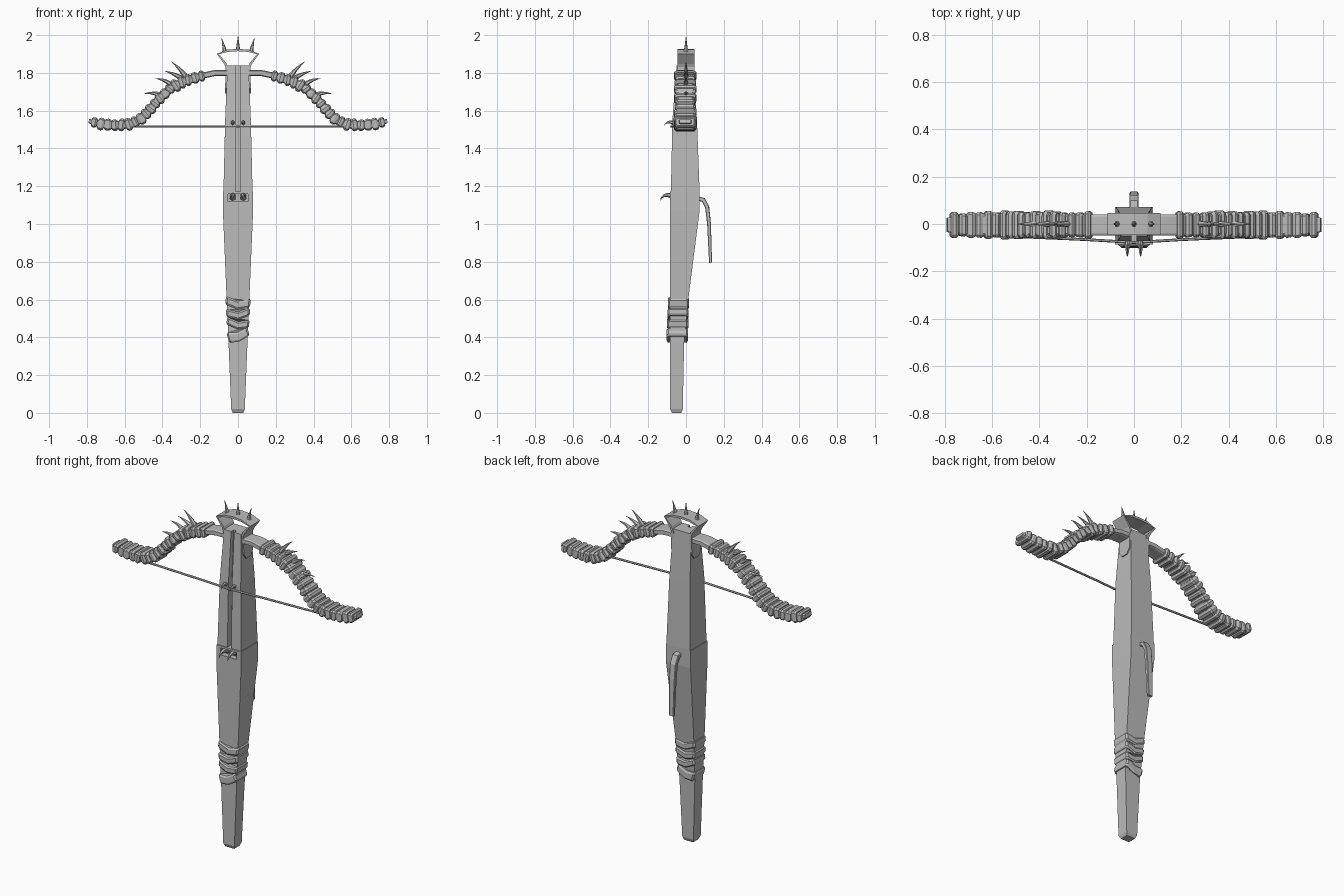
import bpy, math, random
from mathutils import Vector, Matrix

random.seed(7)
cube = bpy.data.objects.get("Cube")
if cube:
    bpy.data.objects.remove(cube)

grey = bpy.data.materials.new("plain grey")
grey.use_nodes = True
grey.diffuse_color = (0.5, 0.5, 0.5, 1)
grey.node_tree.nodes["Principled BSDF"].inputs["Base Color"].default_value = (0.5, 0.5, 0.5, 1)

X, Y, Z = Vector((1, 0, 0)), Vector((0, 1, 0)), Vector((0, 0, 1))
BOX = [(-1, -1), (-1, 1), (1, 1), (1, -1)]
CHAMFER = [(-1, -.8), (-1, .8), (-.7, 1), (.7, 1), (1, .8), (1, -.8), (.7, -1), (-.7, -1)]
BAND = [(-1, -.85), (-1, 0), (-1, .85), (-.85, 1), (.85, 1), (1, .85), (1, 0), (1, -.85), (.85, -1), (-.85, -1)]
ROUND = [(math.cos(k * math.pi / 3), math.sin(k * math.pi / 3)) for k in range(6)]


def notch(width, depth):
    """Square profile with a slot in its front side."""
    d = depth - 1
    return [(-1, -1), (-1, -width), (d, -width), (d, width), (-1, width), (-1, 1), (1, 1), (1, -1)]


def sweep(name, pts, sizes, profile, side, tangent=None, mirror=False):
    """Loft a profile along a path; sizes are (half thickness, half width along side)."""
    pts = [Vector(p) for p in pts]
    verts, faces, n = [], [], len(profile)
    for i, p in enumerate(pts):
        t = tangent or (pts[min(i + 1, len(pts) - 1)] - pts[max(i - 1, 0)]).normalized()
        nrm = t.cross(side).normalized()
        a, b = sizes[i]
        verts += [p + nrm * (a * u) + side * (b * v) for u, v in profile]
    for i in range(len(pts) - 1):
        for k in range(n):
            a, b = i * n + k, i * n + (k + 1) % n
            faces.append((a, b, b + n, a + n))
    faces.append(tuple(reversed(range(n))))
    faces.append(tuple(range(len(verts) - n, len(verts))))
    mesh = bpy.data.meshes.new(name)
    mesh.from_pydata(verts, [], faces)
    mesh.materials.append(grey)
    import bmesh
    bm = bmesh.new()
    bm.from_mesh(mesh)
    bmesh.ops.recalc_face_normals(bm, faces=bm.faces)
    bm.to_mesh(mesh)
    bm.free()
    obj = bpy.data.objects.new(name, mesh)
    bpy.context.collection.objects.link(obj)
    if mirror:
        mod = obj.modifiers.new("Mirror", "MIRROR")
        mod.use_mirror_merge = False
    return obj


def stock(name, levels, profile):
    """Levels are (z, half width, front y, back y)."""
    sweep(name, [(0, (f + b) / 2, z) for z, w, f, b in levels],
          [((b - f) / 2, w) for z, w, f, b in levels], profile, X, Z)


def spike(name, pts, radius, side, mirror=True):
    """Curved horn through three points."""
    a, b, c = map(Vector, pts)
    ts = [k / 5 for k in range(6)]
    path = [a * (1 - t) ** 2 + b * (2 * t * (1 - t)) + c * t * t for t in ts]
    sweep(name, path, [(radius * (1.02 - t),) * 2 for t in ts], ROUND, side, mirror=mirror)


# Stock: grip, latch housing and grooved barrel
stock("grip", [(0, .028, -.075, -.025), (.02, .036, -.085, -.017), (.37, .05, -.085, -.01),
               (.6, .06, -.086, .012), (1.07, .08, -.086, .072), (1.12, .08, -.086, .072)], BOX)
stock("latch_housing", [(1.12, .08, -.086, .072), (1.16, .08, -.086, .072)], notch(.65, .4))
stock("latch_lip", [(1.16, .08, -.086, .072), (1.172, .08, -.086, .072)], BOX)
stock("barrel", [(1.172, .077, -.08, .072), (1.55, .068, -.072, .058), (1.84, .056, -.05, .04)],
      notch(.17, .5))
sweep("side_plate", [(.06, 0, 1.69), (.06, 0, 1.72), (.058, 0, 1.83)],
      [(.008, .02), (.008, .042), (.008, .045)], BOX, Y, Z, mirror=True)

# Chevron wraps around the grip
for i, (z, h) in enumerate([(.575, .022), (.52, .02), (.468, .02), (.405, .025)]):
    w = .066 - .003 * i
    tilt = Matrix.Rotation([.12, -.06, .15, -.3][i], 3, 'Y')
    axis = tilt @ Z
    mid = Vector((0, -.04 - .002 * i, z))
    band = sweep("grip_wrap", [mid + axis * (h * k) for k in (-1, -.6, .6, 1)],
                 [(.05, w - .006), (.056, w), (.056, w), (.05, w - .006)], BAND, tilt @ X, axis)
    for v in band.data.vertices:
        v.co.z += .3 * abs(v.co.x) - .006

# Bow limb core
limb = [Vector((x, -.004, z)) for x, z in
        [(.04, 1.8), (.12, 1.8), (.18, 1.787), (.24, 1.77), (.3, 1.75), (.36, 1.715), (.42, 1.66),
         (.47, 1.6), (.52, 1.55), (.58, 1.527), (.65, 1.523), (.72, 1.528), (.79, 1.545)]]
sweep("bow_limb", limb, [(.016, .044)] * 3 + [(.022, .046)] * 8 + [(.02, .04), (.011, .03)],
      CHAMFER, Y, mirror=True)


def along(d):
    """Point and direction at a distance along the limb."""
    for a, b in zip(limb, limb[1:]):
        length = (b - a).length
        if d <= length:
            break
        d -= length
    return a.lerp(b, d / length), (b - a).normalized()


# Uneven wraps along the limb
count = 20
for i in range(count):
    f = i / (count - 1)
    p, t = along(.155 + .695 * f)
    t = Matrix.Rotation(random.uniform(-.22, .22), 3, 'Y') @ t
    h = random.uniform(.028, .037) * (1 if f < .9 else .75)
    d = random.uniform(.052, .062) * (1 if f < .75 else .92)
    half = random.uniform(.014, .019)
    sweep("limb_wrap", [p + t * (half * k) for k in (-1, -.3, .5, 1)],
          [(h * .75, d * .88), (h, d), (h * .95, d * .97), (h * .7, d * .86)],
          CHAMFER, Y, t, mirror=True)

# Horns on the limb
for base, bend, tip in [((.29, 1.765), (.34, 1.80), (.39, 1.81)),
                        ((.345, 1.73), (.39, 1.77), (.44, 1.77)),
                        ((.40, 1.68), (.45, 1.70), (.50, 1.69)),
                        ((.27, 1.77), (.31, 1.83), (.355, 1.86))]:
    spike("limb_horn", [(p[0], 0, p[1]) for p in (base, bend, tip)], .016, Y)

# Bowstring
sweep("bowstring", [(-.56, -.05, 1.515), (-.2, -.066, 1.515), (0, -.078, 1.515),
                    (.2, -.066, 1.515), (.56, -.05, 1.515)], [(.006, .006)] * 5, ROUND, Z)

# String catches and latch hooks
spike("string_catch", [(.028, -.06, 1.53), (.028, -.095, 1.555), (.028, -.117, 1.52)], .013, X)
spike("latch_hook", [(.028, -.05, 1.14), (.028, -.12, 1.175), (.028, -.138, 1.122)], .018, X)

# Front stirrup with spikes
half_arc = [(.055, 1.82), (.068, 1.85), (.106, 1.9), (.055, 1.917)]
arc = [(-x, z) for x, z in half_arc] + [(0, 1.921)] + [(x, z) for x, z in reversed(half_arc)]
sweep("stirrup", [(x, 0, z) for x, z in arc], [(.006, .046)] * len(arc), BOX, Y)
spike("stirrup_spike_middle", [(0, 0, 1.915), (0, 0, 1.95), (0, 0, 2)], .013, Y, False)
spike("stirrup_spike_side", [(.07, 0, 1.91), (.075, 0, 1.945), (.088, 0, 1.988)], .013, Y)

# Trigger lever
sweep("trigger_lever", [(0, .06, 1.135), (0, .092, 1.128), (0, .112, 1.09), (0, .122, 1.0),
                        (0, .13, .795)],
      [(.012, .018), (.012, .02), (.011, .02), (.01, .019), (.008, .015)], CHAMFER, X)
